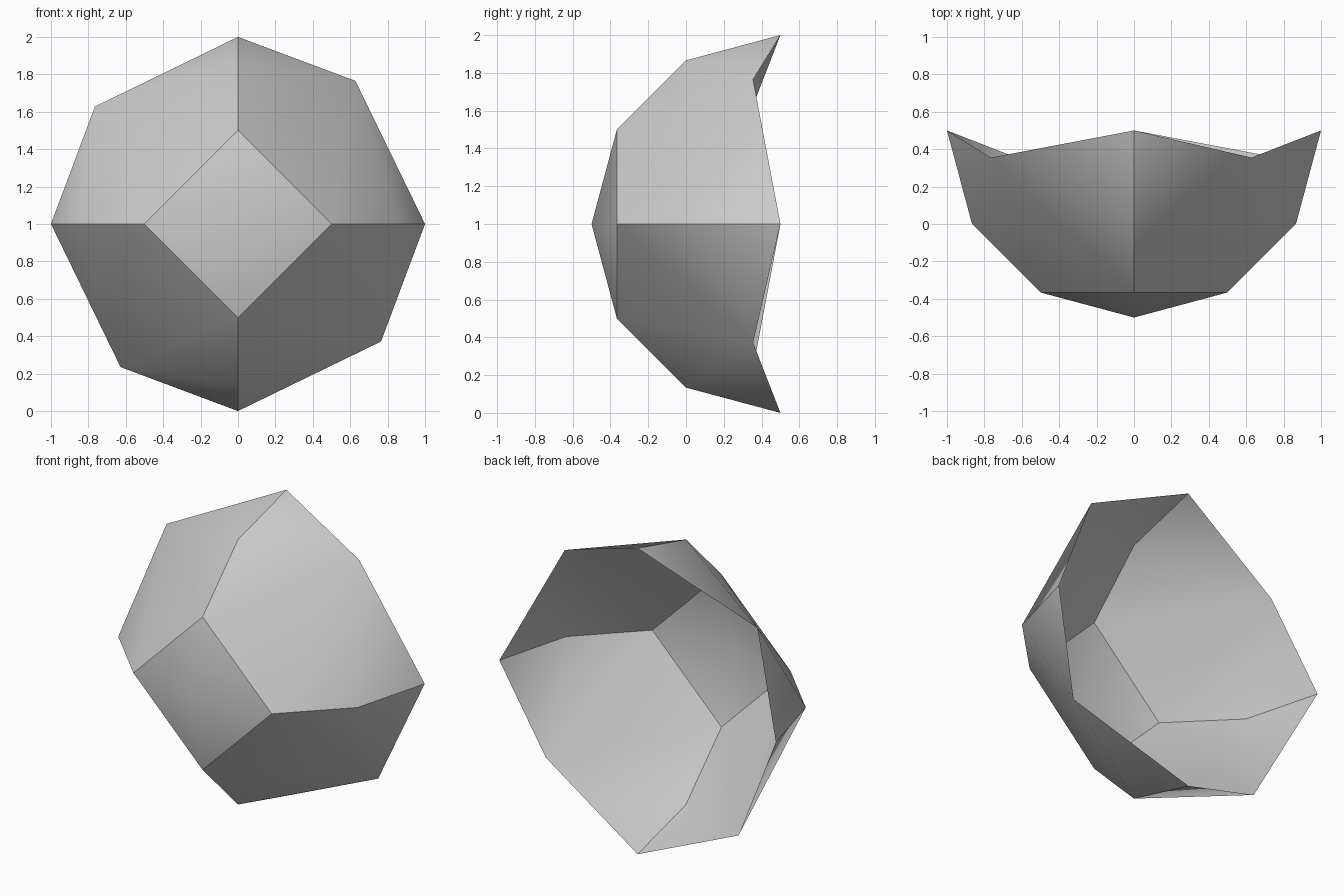
import bpy, bmesh
from math import sin, cos, radians
from mathutils import Matrix, Vector

cube = bpy.data.objects.get("Cube")
if cube:
    bpy.data.objects.remove(cube)

# One grey material for the whole shell
grey = bpy.data.materials.new("plain grey")
grey.use_nodes = True
colour = (0.6, 0.6, 0.6, 1)
grey.diffuse_color = colour
grey.node_tree.nodes["Principled BSDF"].inputs["Base Color"].default_value = colour

bm = bmesh.new()
centre = Vector((0, 0.5, 1))
pole = bm.verts.new(centre + Vector((0, -1, 0)))

# Four spokes along 30 degree steps of a unit arc, plus a twisted corner between each pair
spokes, corners = [], []
for i in range(4):
    turn = Matrix.Rotation(radians(90 * i), 3, 'Y')
    spokes.append([bm.verts.new(centre + turn @ Vector((sin(radians(a)), -cos(radians(a)), 0)))
                   for a in (30, 60, 90)])
    corners.append(bm.verts.new(centre + turn @ Vector((0.765, -0.145, -0.628))))

# Each quarter is a fan around its corner; the cap is a low pyramid
for i in range(4):
    here, after = spokes[i], spokes[(i + 1) % 4]
    path = here[::-1] + after
    for a, b in zip(path, path[1:]):
        bm.faces.new((corners[i], a, b))
    bm.faces.new((pole, after[0], here[0]))

bmesh.ops.recalc_face_normals(bm, faces=bm.faces)
if sum(f.normal.y for f in bm.faces) > 0:
    bmesh.ops.reverse_faces(bm, faces=bm.faces)
for f in bm.faces:
    f.smooth = True

# Creases along the spokes and around the cap
for i in range(4):
    s = spokes[i]
    for a, b in ((s[0], s[1]), (s[1], s[2]), (s[0], spokes[(i + 1) % 4][0])):
        bm.edges.get((a, b)).smooth = False

mesh = bpy.data.meshes.new("faceted_bowl")
bm.to_mesh(mesh)
bm.free()
mesh.materials.append(grey)
bowl = bpy.data.objects.new("faceted_bowl", mesh)
bpy.context.collection.objects.link(bowl)
